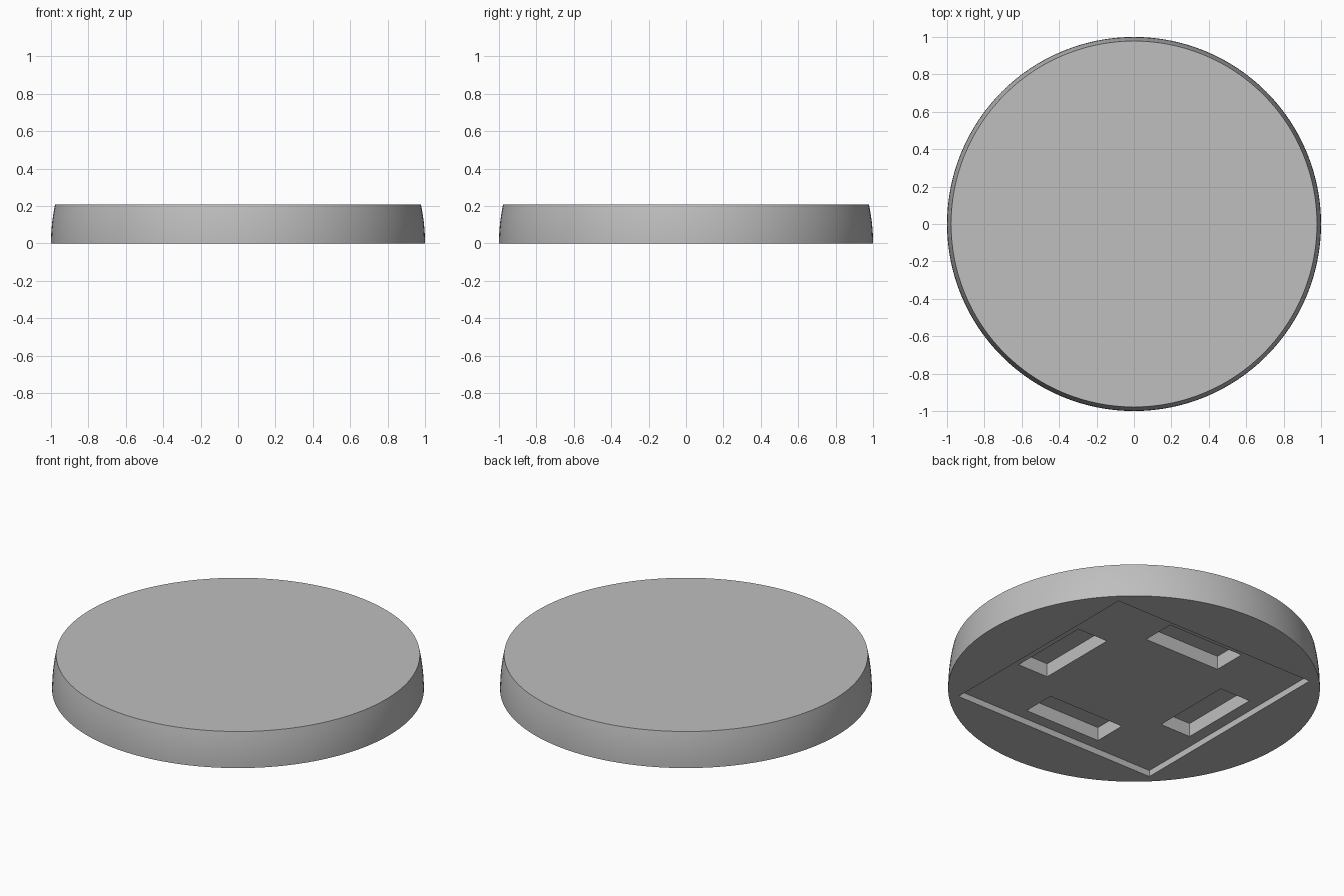
import bpy
import bmesh
import math

old = bpy.data.objects.get("Cube")
if old:
    bpy.data.objects.remove(old, do_unlink=True)

HEIGHT = 0.207
SEGMENTS = 128
RINGS = 8

grey = bpy.data.materials.new("plain grey")
grey.use_nodes = True
colour = (0.52, 0.52, 0.52, 1)
grey.diffuse_color = colour
grey.node_tree.nodes["Principled BSDF"].inputs["Base Color"].default_value = colour

# Disc base: a slice of a unit sphere, closed by flat caps
bm = bmesh.new()
rings = []
for i in range(RINGS + 1):
    z = HEIGHT * i / RINGS
    r = math.sqrt(1 - z * z)
    angles = [math.tau * k / SEGMENTS for k in range(SEGMENTS)]
    rings.append([bm.verts.new((r * math.cos(a), r * math.sin(a), z)) for a in angles])
for low, high in zip(rings, rings[1:]):
    for k in range(SEGMENTS):
        n = (k + 1) % SEGMENTS
        bm.faces.new((low[k], low[n], high[n], high[k]))
bm.faces.new(rings[-1])
bm.faces.new(rings[0][::-1])
mesh = bpy.data.meshes.new("disc_base")
bm.to_mesh(mesh)
bm.free()
mesh.materials.append(grey)
disc = bpy.data.objects.new("disc_base", mesh)
bpy.context.collection.objects.link(disc)


def cut_pocket(name, x, y, width, length, depth):
    """Cut a rectangular pocket up into the underside of the disc."""
    bpy.ops.mesh.primitive_cube_add(size=1, location=(x, y, depth - 0.25))
    cutter = bpy.context.object
    cutter.name = name
    cutter.scale = (width, length, 0.5)
    cutter.hide_render = True
    cutter.data.materials.append(grey)
    bpy.context.view_layer.update()
    mod = disc.modifiers.new(name, "BOOLEAN")
    mod.operation = "DIFFERENCE"
    mod.solver = "EXACT"
    mod.object = cutter
    bpy.context.view_layer.objects.active = disc
    bpy.ops.object.modifier_apply(modifier=name)
    bpy.data.objects.remove(cutter, do_unlink=True)


# Shallow square recess, then four deeper slots around its centre
cut_pocket("square_recess", 0, 0, 1.34, 1.34, 0.037)
for side in (-1, 1):
    cut_pocket("cross_slot", 0, 0.5 * side, 0.5, 0.2, 0.117)
    cut_pocket("long_slot", 0.5 * side, 0, 0.2, 0.5, 0.117)

bpy.ops.object.select_all(action="DESELECT")
disc.select_set(True)
bpy.context.view_layer.objects.active = disc
bpy.ops.object.shade_smooth_by_angle(angle=math.radians(30))
